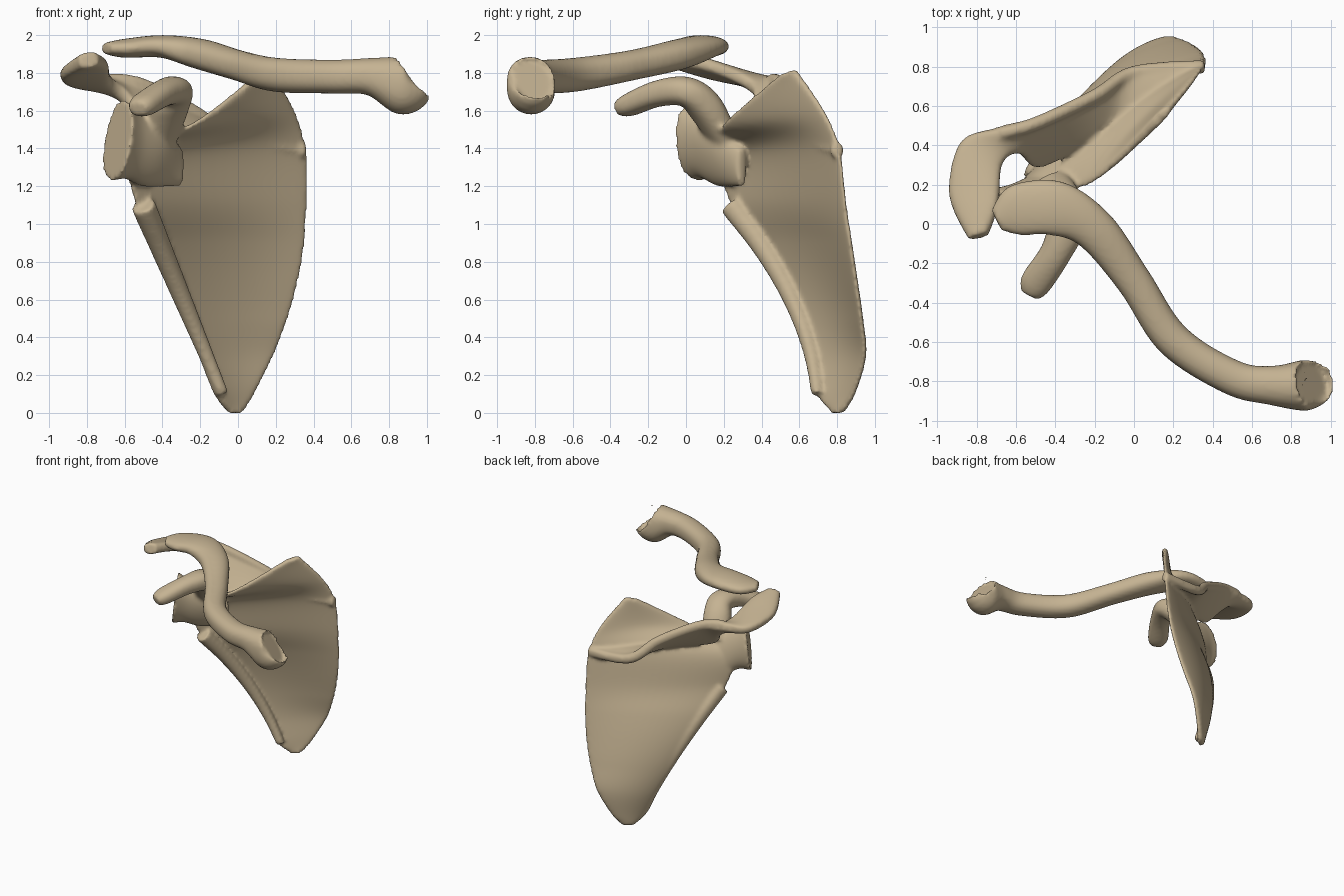
import bpy, bmesh, math
from mathutils import Vector

cube = bpy.data.objects.get("Cube")
if cube:
    bpy.data.objects.remove(cube, do_unlink=True)

bone = bpy.data.materials.new("bone_tan")
bone.use_nodes = True
bone.diffuse_color = (.56, .45, .29, 1)
shader = bone.node_tree.nodes["Principled BSDF"]
shader.inputs["Base Color"].default_value = bone.diffuse_color
shader.inputs["Roughness"].default_value = .7


def spline(rows, steps=8):
    """Smooth Catmull-Rom curve through rows of numbers."""
    rows = [Vector(row) for row in rows]
    last = len(rows) - 1
    curve = []
    for i in range(last):
        start, end = rows[i], rows[i + 1]
        leave = (end - rows[max(i - 1, 0)]) / 2
        arrive = (rows[min(i + 2, last)] - start) / 2
        for k in range(steps):
            t = k / steps
            ease = t * t * (3 - 2 * t)
            curve.append(start.lerp(end, ease) + leave * t * (1 - t) ** 2
                         - arrive * t * t * (1 - t))
    return curve + [rows[last]]


def loft(bm, rows, square=.8, bow=0, sides=32):
    """Skin rows of: edge point, opposite edge point, half thickness."""
    rows = spline(rows)
    last = len(rows) - 1
    middles = [(Vector(row[:3]) + Vector(row[3:6])) / 2 for row in rows]
    rings = []
    for i, row in enumerate(rows):
        half = (Vector(row[3:6]) - Vector(row[:3])) / 2
        along = middles[min(i + 1, last)] - middles[max(i - 1, 0)]
        normal = along.cross(half).normalized()
        bulge = bow * math.sin(math.pi * i / last)
        ring = []
        for k in range(sides):
            angle = math.tau * k / sides
            across, out = math.cos(angle), math.sin(angle)
            lift = math.copysign(abs(out) ** square, out) * row[6] + bulge * out * out
            ring.append(bm.verts.new(middles[i] + half * across + normal * lift))
        rings.append(ring)
    for lower, upper in zip(rings, rings[1:]):
        for k in range(sides):
            n = (k + 1) % sides
            bm.faces.new((lower[k], lower[n], upper[n], upper[k]))
    bm.faces.new(rings[0])
    bm.faces.new(rings[-1])


def tube(bm, rows):
    """Loft along rows of: centre point, half width, half height."""
    points = [Vector(row[:3]) for row in rows]
    last = len(rows) - 1
    sections = []
    for i, (*_, width, height) in enumerate(rows):
        along = points[min(i + 1, last)] - points[max(i - 1, 0)]
        side = along.cross(Vector((0, 0, 1))).normalized() * width
        sections.append((*(points[i] - side), *(points[i] + side), height))
    loft(bm, sections)


def finish(bm, name, rounds):
    """Make the object, fuse its overlapping parts and soften the joins."""
    bmesh.ops.recalc_face_normals(bm, faces=bm.faces)
    mesh = bpy.data.meshes.new(name)
    bm.to_mesh(mesh)
    bm.free()
    mesh.materials.append(bone)
    obj = bpy.data.objects.new(name, mesh)
    bpy.context.collection.objects.link(obj)
    remesh = obj.modifiers.new("fuse", "REMESH")
    remesh.mode = "VOXEL"
    remesh.voxel_size = .014
    remesh.use_smooth_shade = True
    smooth = obj.modifiers.new("soften", "SMOOTH")
    smooth.iterations = rounds


def outer_border(z):
    """Straight slanting border of the blade, below the socket."""
    return Vector((-.08 - .42 * z, .7 - .38 * z * z, z))


def inner_border(z):
    """Rounded border of the blade, on the spine side of the body."""
    tip = max(1 - z / .4, 0)
    return Vector((.365 - .34 * (1 - z / 1.1) ** 2,
                   1 - .14 * z - .17 * tip * tip, z))


# Collar bone: S-shaped rod, flat at the shoulder and flared at the breast end
bm = bmesh.new()
tube(bm, [
    (-.7, .02, 1.93, .06, .03),
    (-.6, .07, 1.93, .13, .05),
    (-.4, .08, 1.94, .14, .06),
    (-.2, -.03, 1.9, .11, .08),
    (0, -.29, 1.84, .09, .08),
    (.2, -.59, 1.79, .09, .09),
    (.5, -.78, 1.78, .09, .09),
    (.7, -.82, 1.78, .1, .1),
    (.87, -.82, 1.74, .13, .16),
    (.9, -.81, 1.75, .11, .13)])
finish(bm, "collar_bone", rounds=5)

bm = bmesh.new()

# Blade: thin bowed sheet from the lower tip to the upper corner
heights = [.1 + .2 * k for k in range(6)]
blade = [(-.05, .78, 0, .02, .83, 0)]
blade += [(*outer_border(z), *inner_border(z)) for z in heights]
blade += [(-.57, .16, 1.38, .36, .81, 1.4),
          (-.24, .2, 1.53, .3, .73, 1.6),
          (.1, .5, 1.79, .17, .58, 1.82)]
loft(bm, [(*row, .026) for row in blade], square=.5, bow=.06, sides=48)

# Thick rim along the outer border
rim = [outer_border(z) + Vector((.04, 0, 0)) for z in heights]
tube(bm, [(*p, .03 + .03 * p.z, .03 + .03 * p.z) for p in rim])

# Socket and its neck, widening toward the cupped face
loft(bm, [
    (-.3, .3, 1.2, -.3, .3, 1.4, .03),
    (-.5, .2, 1.2, -.4, .17, 1.5, .08),
    (-.6, .12, 1.24, -.54, .09, 1.6, .11),
    (-.68, .08, 1.23, -.6, .04, 1.66, .14)])

# Hooked process over the socket
tube(bm, [
    (-.42, .2, 1.45, .1, .07),
    (-.37, .1, 1.62, .11, .09),
    (-.34, 0, 1.7, .1, .08),
    (-.4, -.15, 1.69, .08, .07),
    (-.5, -.3, 1.63, .08, .06),
    (-.53, -.36, 1.61, .05, .04)])

# Raised spine of the blade, then the shoulder plate it turns into
spine = [
    (.33, .77, 1.4, .36, .83, 1.39),
    (0, .57, 1.45, 0, .8, 1.41),
    (-.2, .43, 1.45, -.2, .68, 1.57),
    (-.48, .29, 1.5, -.5, .54, 1.73)]
plate = [
    (-.59, .36, 1.66, -.68, .49, 1.76),
    (-.67, .3, 1.76, -.88, .42, 1.75),
    (-.69, .1, 1.85, -.94, .15, 1.79),
    (-.74, -.05, 1.88, -.84, -.08, 1.86)]
loft(bm, [(*row, .03) for row in spine] + [(*row, .045) for row in plate], square=.5)

# Rounded lip along the crest of the spine
tube(bm, [(x, y - .03, z, .035, .04) for *_, x, y, z in spine + plate[:1]])

finish(bm, "shoulder_blade", rounds=6)
